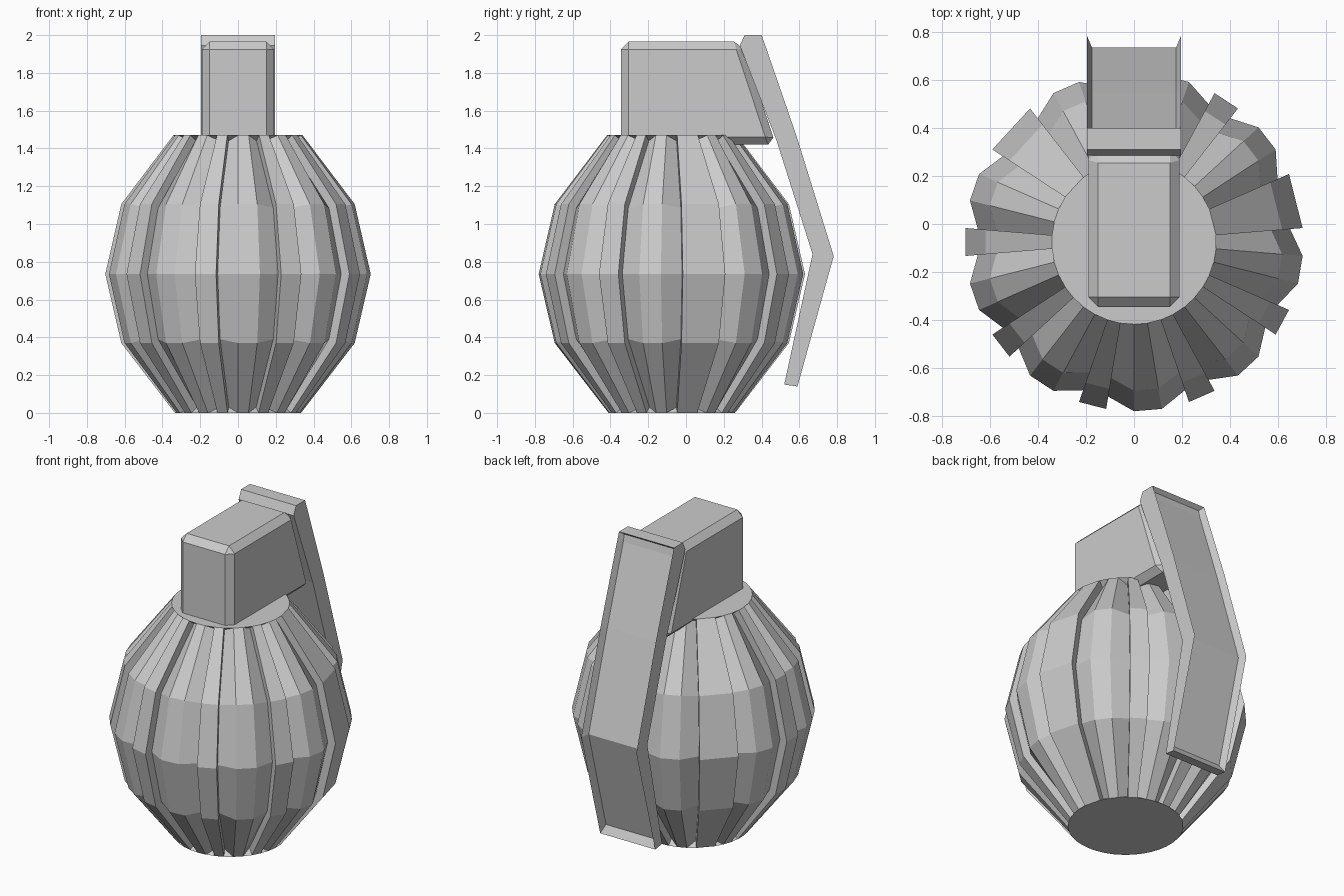
import bpy, bmesh, math
from mathutils import Vector

if "Cube" in bpy.data.objects:
    bpy.data.objects.remove(bpy.data.objects["Cube"])


def finish(bm, name):
    bmesh.ops.remove_doubles(bm, verts=bm.verts, dist=0.0005)
    bmesh.ops.recalc_face_normals(bm, faces=bm.faces)
    mesh = bpy.data.meshes.new(name)
    bm.to_mesh(mesh)
    bm.free()
    obj = bpy.data.objects.new(name, mesh)
    bpy.context.collection.objects.link(obj)
    return obj


# Ribbed body: 38 columns, nine raised ribs alternating with 3-column panels
def make_body():
    bm = bmesh.new()
    seg, cy = 38, -0.075
    # radius, height, then groove inset in radius and height
    levels = [(0.335, 0.0, -0.04, 0.03), (0.62, 0.37, -0.045, 0.02),
              (0.705, 0.735, -0.052, 0.0), (0.62, 1.105, -0.045, -0.02),
              (0.343, 1.47, -0.04, -0.03)]
    top = len(levels) - 1

    def point(k, level, groove=False):
        r, z, dr, dz = levels[level]
        if groove:
            r, z = r + dr, z + dz
        a = -math.pi / 2 + 2 * math.pi * k / seg
        return Vector((r * math.cos(a), cy + r * math.sin(a), z))

    def face(*pts):
        bm.faces.new([bm.verts.new(p) for p in pts])

    def strip(a, b):
        for l in range(top):
            face(point(*a[:1], l, a[1]), point(*b[:1], l, b[1]),
                 point(*b[:1], l + 1, b[1]), point(*a[:1], l + 1, a[1]))

    k, rim = -2, []
    for width in (1, 1, 1, 2, 1, 1, 2, 1, 1):
        s = k + width          # panel start
        strip((k, False), (s, False))                    # rib
        strip((s, False), (s, True))                     # groove wall
        strip((s, True), (s + 1, False))                 # panel
        strip((s + 1, False), (s + 2, False))
        strip((s + 2, False), (s + 3, True))
        strip((s + 3, True), (s + 3, False))             # groove wall
        for l in (0, top):                               # groove ends
            face(point(s, l), point(s, l, True), point(s + 1, l))
            face(point(s + 2, l), point(s + 3, l, True), point(s + 3, l))
        rim += [k, s, s + 1, s + 2]
        k = s + 3
    for l in (0, top):
        face(*[point(i, l) for i in rim])
    return finish(bm, "ribbed_body")


# Fuse head: side profile extruded across x, all edges chamfered
def make_head():
    bm = bmesh.new()
    profile = [(-0.345, 1.42), (0.475, 1.42), (0.295, 1.965), (-0.345, 1.965)]
    left = bm.faces.new([bm.verts.new((-0.19, y, z)) for y, z in profile])
    ext = bmesh.ops.extrude_face_region(bm, geom=[left])
    moved = [v for v in ext["geom"] if isinstance(v, bmesh.types.BMVert)]
    bmesh.ops.translate(bm, verts=moved, vec=(0.38, 0, 0))
    if len(bm.faces) == 5:
        bmesh.ops.holes_fill(bm, edges=bm.edges)
    bmesh.ops.recalc_face_normals(bm, faces=bm.faces)
    bmesh.ops.bevel(bm, geom=list(bm.edges), offset=0.04, segments=1,
                    affect='EDGES', profile=0.5)
    return finish(bm, "fuse_head")


# Safety lever: bent bar whose rear face is a shallow tray
def make_lever():
    bm = bmesh.new()
    inner = [(0.31, 2.0), (0.285, 1.945), (0.48, 1.44), (0.67, 0.84), (0.52, 0.15)]
    outer = [(0.40, 2.0), (0.42, 1.945), (0.587, 1.46), (0.782, 0.83), (0.59, 0.14)]
    tray = [(0.375, 1.98), (0.385, 1.935), (0.545, 1.45), (0.735, 0.835), (0.56, 0.19)]

    def row(pts, x):
        return [bm.verts.new((x, y, z)) for y, z in pts]

    loops = [row(inner, -0.195), row(outer, -0.195), row(tray, -0.175),
             row(tray, 0.175), row(outer, 0.195), row(inner, 0.195)]
    for a, b in zip(loops, loops[1:] + loops[:1]):
        for i in range(len(inner) - 1):
            bm.faces.new((a[i], b[i], b[i + 1], a[i + 1]))
    for i in (0, -1):
        il, ol, tl, tr, orr, ir = [loop[i] for loop in loops]
        bm.faces.new((il, ol, orr, ir))
        bm.faces.new((ol, tl, tr, orr))
    return finish(bm, "safety_lever")


make_body()
make_head()
make_lever()
